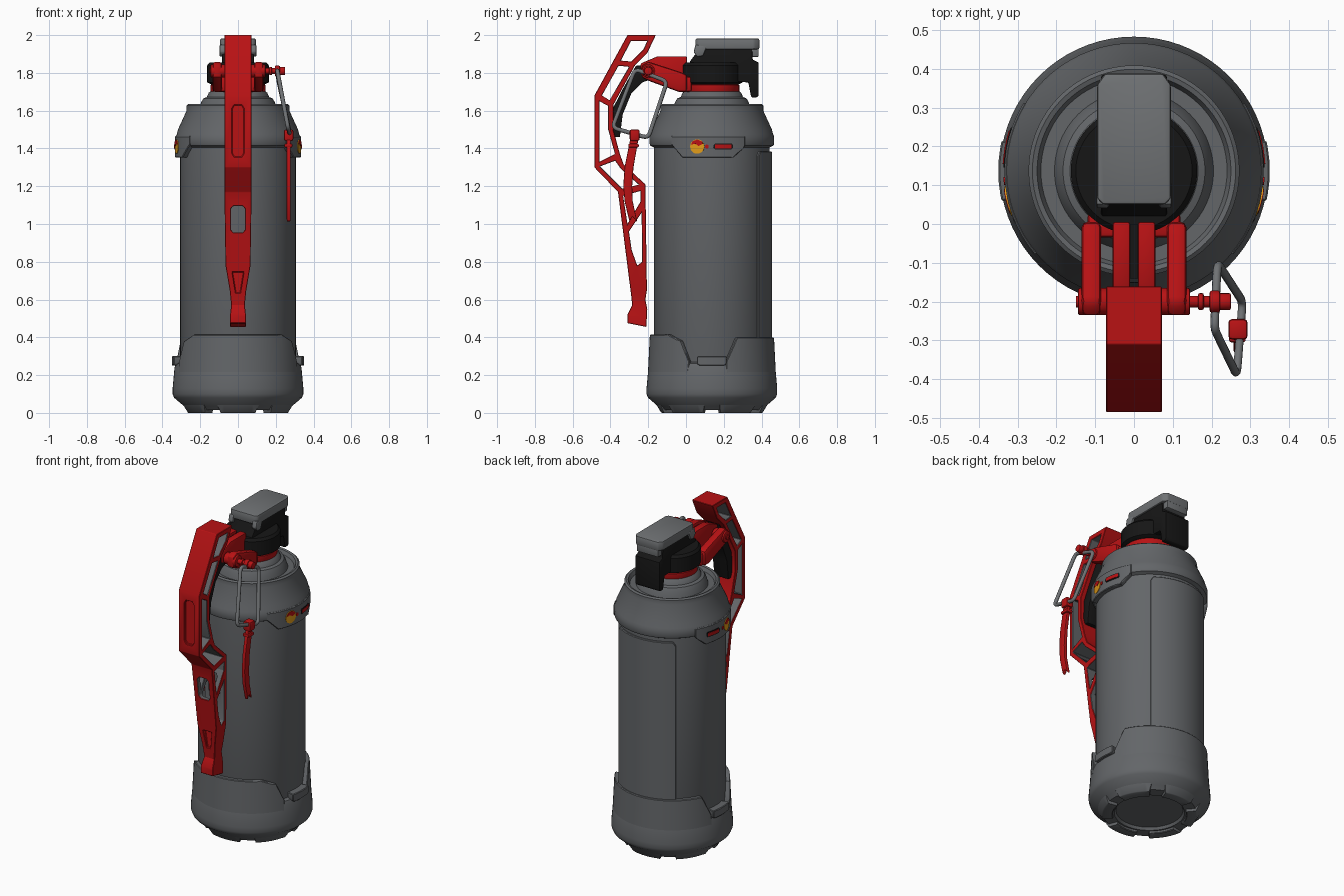
import bpy, bmesh, math
from mathutils import Vector

CY = 0.137  # canister axis in y


def material(name, r, g, b):
    m = bpy.data.materials.new(name)
    m.diffuse_color = (r, g, b, 1)
    return m


GREY = material("body grey", 0.125, 0.132, 0.14)
STEEL = material("light grey", 0.16, 0.168, 0.175)
BLACK = material("black", 0.008, 0.008, 0.008)
RED = material("red", 0.48, 0.006, 0.007)
YELLOW = material("yellow", 0.75, 0.33, 0.01)


def finish(name, bm, mats, index=0, bevel=0, segments=2):
    bmesh.ops.recalc_face_normals(bm, faces=bm.faces)
    me = bpy.data.meshes.new(name)
    bm.to_mesh(me)
    bm.free()
    for m in mats:
        me.materials.append(m)
    for p in me.polygons:
        p.material_index = index
    ob = bpy.data.objects.new(name, me)
    bpy.context.collection.objects.link(ob)
    if bevel:
        add_bevel(ob, bevel, segments)
    return ob


def add_bevel(ob, width, segments=2):
    b = ob.modifiers.new("bevel", 'BEVEL')
    b.width, b.segments, b.limit_method, b.angle_limit = width, segments, 'ANGLE', math.radians(35)


def prism(name, pts, axis, lo, hi, mats, index=0, bevel=0):
    """Extrude a 2D outline along x, y or z."""
    put = {'x': lambda p, t: (t, p[0], p[1]), 'y': lambda p, t: (p[0], t, p[1]),
           'z': lambda p, t: (p[0], p[1], t)}[axis]
    bm = bmesh.new()
    a = [bm.verts.new(put(p, lo)) for p in pts]
    b = [bm.verts.new(put(p, hi)) for p in pts]
    bm.faces.new(a)
    bm.faces.new(b)
    for i in range(len(pts)):
        j = (i + 1) % len(pts)
        bm.faces.new((a[i], a[j], b[j], b[i]))
    return finish(name, bm, mats, index, bevel)


def rect(a0, a1, b0, b1):
    return [(a0, b0), (a1, b0), (a1, b1), (a0, b1)]


def circle(a, b, r, n=24, rb=None):
    return [(a + r * math.cos(2 * math.pi * i / n), b + (rb or r) * math.sin(2 * math.pi * i / n)) for i in range(n)]


def lathe(name, profile, mat, n=72):
    bm = bmesh.new()
    rings = [[bm.verts.new((r * math.cos(2 * math.pi * i / n), CY + r * math.sin(2 * math.pi * i / n), z))
              for i in range(n)] for r, z in profile]
    for lo, hi in zip(rings, rings[1:]):
        for i in range(n):
            j = (i + 1) % n
            bm.faces.new((lo[i], lo[j], hi[j], hi[i]))
    bm.faces.new(rings[0])
    bm.faces.new(rings[-1])
    return finish(name, bm, [mat])


def wrap(name, outline, r_out, mat, r_in=0.29, mirror=False, bevel=0.004):
    """Curved plate: outline in (degrees, z) wrapped round the canister."""
    rad = r_out if callable(r_out) else (lambda z: r_out)
    bm = bmesh.new()
    bm.faces.new([bm.verts.new((u, z, 0)) for u, z in outline])
    us = [u for u, z in outline]
    for k in range(math.ceil(min(us) / 5), math.floor(max(us) / 5) + 1):
        bmesh.ops.bisect_plane(bm, geom=bm.verts[:] + bm.edges[:] + bm.faces[:],
                               plane_co=(k * 5, 0, 0), plane_no=(1, 0, 0))
    base = set(bm.verts)
    bmesh.ops.extrude_face_region(bm, geom=bm.faces[:], use_keep_orig=True)
    for v in bm.verts:
        u, z = math.radians(v.co.x), v.co.y
        r = r_in if v in base else rad(z)
        v.co = Vector(((-1 if mirror else 1) * r * math.cos(u), CY + r * math.sin(u), z))
    return finish(name, bm, [mat], bevel=bevel, segments=1)


# Canister, shoulder and stepped neck
lathe("canister", [(0.29, 0.2), (0.306, 0.24), (0.306, 1.405), (0.326, 1.415), (0.33, 1.425), (0.33, 1.462),
                   (0.324, 1.475), (0.318, 1.5), (0.272, 1.60), (0.272, 1.628), (0.262, 1.636), (0.25, 1.632),
                   (0.24, 1.61), (0.205, 1.61), (0.195, 1.645), (0.183, 1.665), (0.165, 1.672), (0.155, 1.695),
                   (0.135, 1.71)], GREY)
wrap("back_shell", [(51, 0.34), (129, 0.34), (129, 1.36), (126, 1.385), (54, 1.385), (51, 1.36)], 0.318, GREY)

# Base cup, its raised collars and feet
lathe("base_cup", [(0.19, 0.03), (0.2, 0.015), (0.265, 0.015), (0.285, 0.035), (0.338, 0.08), (0.346, 0.1),
                   (0.346, 0.13), (0.336, 0.24), (0.328, 0.262), (0.3, 0.27)], GREY)
collar_r = lambda z: 0.339 - 0.05 * (z - 0.2)
wrap("front_collar", [(-158, 0.2), (-22, 0.2), (-21, 0.27), (-30, 0.38), (-45, 0.415), (-135, 0.415),
                      (-150, 0.38), (-159, 0.27)], collar_r, GREY)
wrap("back_collar", [(13, 0.2), (167, 0.2), (167, 0.27), (156, 0.40), (24, 0.40), (13, 0.27)], collar_r, GREY)
for k in range(6):
    a = k * 60 + 30
    wrap("foot", [(a - 20, 0.0), (a + 20, 0.0), (a + 23, 0.05), (a - 23, 0.05)],
         lambda z: 0.268 + 0.6 * z, GREY, r_in=0.21)

# Side badges and clips, both sides
for m in (False, True):
    wrap("side_plate", [(-40, 1.42), (-28, 1.352), (20, 1.352), (30, 1.40), (32, 1.415), (32, 1.465), (-40, 1.465)],
         0.334, GREY, mirror=m)
    wrap("badge_dot", circle(-13.4, 1.41, 6.6, 20, 0.038), 0.337, YELLOW, mirror=m, bevel=0)
    wrap("badge_patch", [(-19, 1.42), (-15, 1.425), (-12, 1.413), (-8, 1.425), (-9, 1.437), (-13.4, 1.447),
                         (-17.5, 1.438)], 0.339, RED, mirror=m, bevel=0)
    wrap("badge_bead", circle(-4.5, 1.41, 1.7, 10, 0.011), 0.337, RED, mirror=m, bevel=0)
    wrap("slot_frame", [(1.5, 1.405), (3, 1.395), (18, 1.395), (19.5, 1.405), (19.5, 1.417), (18, 1.427),
                        (3, 1.427), (1.5, 1.417)], 0.3365, BLACK, mirror=m, bevel=0)
    wrap("slot", rect(3, 18, 1.401, 1.421), 0.339, RED, mirror=m, bevel=0)
    wrap("base_clip", [(-13, 0.26), (-11, 0.25), (11, 0.25), (13, 0.26), (13, 0.3), (-13, 0.3)], 0.35, GREY, mirror=m)

# Fuse head: red collar, black housing, grey cap
lathe("fuse_collar", [(0.14, 1.69), (0.145, 1.70), (0.145, 1.735), (0.13, 1.745)], RED)
lathe("fuse_drum", [(0.135, 1.735), (0.163, 1.75), (0.163, 1.84), (0.15, 1.855)], BLACK)
prism("fuse_housing", [(0.02, 1.76), (0.02, 1.86), (0.05, 1.90), (0.07, 1.94), (0.35, 1.94), (0.352, 1.87),
                       (0.385, 1.855), (0.385, 1.68), (0.375, 1.67), (0.345, 1.67), (0.33, 1.75)],
      'x', -0.085, 0.085, [BLACK], bevel=0.008)
prism("cap_top", [(-0.095, 0.065), (-0.08, 0.05), (0.08, 0.05), (0.095, 0.065), (0.095, 0.36), (0.075, 0.388),
                  (-0.075, 0.388), (-0.095, 0.36)], 'z', 1.925, 1.982, [STEEL], bevel=0.008)
prism("cap_rear_lip", rect(0.345, 0.385, 1.885, 1.95), 'x', -0.075, 0.075, [STEEL], bevel=0.006)
for s in (-1, 1):
    prism("cap_ear", [(0.04, 1.91), (0.06, 1.885), (0.09, 1.89), (0.11, 1.94), (0.05, 1.95)],
          'x', s * 0.065, s * 0.097, [STEEL], bevel=0.006)

# Hinge bracket: outer arms, centre bars and bridge
for s in (-1, 1):
    prism("bracket_arm", [(-0.235, 1.84), (-0.2, 1.86), (-0.03, 1.805), (0.005, 1.79), (0.005, 1.70), (-0.04, 1.70),
                          (-0.19, 1.755), (-0.235, 1.775)], 'x', s * 0.085, s * 0.135, [RED], bevel=0.014)
    prism("centre_bar", [(-0.24, 1.85), (-0.15, 1.888), (0.005, 1.888), (0.005, 1.72), (-0.05, 1.73),
                         (-0.24, 1.79)], 'x', s * 0.01, s * 0.055, [RED], bevel=0.006)
    prism("hinge_boss", circle(-0.2, 1.81, 0.035), 'x', s * 0.06, s * 0.145, [RED], bevel=0.006)
prism("bracket_bridge", rect(-0.035, 0.03, 1.70, 1.78), 'x', -0.12, 0.12, [RED], bevel=0.012)
prism("bar_core", rect(-0.14, 0.0, 1.74, 1.87), 'x', -0.012, 0.012, [BLACK])

# Safety lever: side outline crossed with a front outline, holes cut through with grey walls
lever = prism("safety_lever", [
    (-0.31, 2.0), (-0.16, 2.0), (-0.205, 1.905), (-0.27, 1.84), (-0.385, 1.63), (-0.385, 1.50), (-0.35, 1.37),
    (-0.33, 1.315), (-0.215, 1.21), (-0.207, 0.65), (-0.215, 0.60), (-0.205, 0.55), (-0.21, 0.455), (-0.31, 0.475),
    (-0.31, 0.52), (-0.285, 0.57), (-0.29, 0.62), (-0.36, 1.17), (-0.485, 1.30), (-0.485, 1.68)],
    'x', -0.1, 0.1, [RED, GREY])
half = [(0.072, 2.1), (0.072, 1.17), (0.066, 0.78), (0.044, 0.65), (0.036, 0.57), (0.043, 0.51), (0.043, 0.4)]
holes = [
    [(-0.29, 1.97), (-0.205, 1.97), (-0.225, 1.925), (-0.29, 1.86), (-0.345, 1.865)],
    [(-0.357, 1.838), (-0.302, 1.832), (-0.405, 1.655), (-0.445, 1.68)],
    [(-0.458, 1.65), (-0.412, 1.625), (-0.412, 1.50), (-0.376, 1.37), (-0.458, 1.33)],
    [(-0.455, 1.305), (-0.375, 1.335), (-0.345, 1.292), (-0.25, 1.208), (-0.337, 1.187)],
    [(-0.333, 1.15), (-0.24, 1.175), (-0.24, 1.12), (-0.31, 1.0)],
    [(-0.302, 0.96), (-0.235, 1.06), (-0.232, 0.80), (-0.258, 0.78), (-0.287, 0.86)]]
cutters = [(prism("taper", half + [(-x, z) for x, z in reversed(half)], 'y', -0.7, 0.1, [RED, GREY]), 'INTERSECT')]
for h in holes:
    cutters.append((prism("cut", h, 'x', -0.2, 0.2, [RED, GREY], 1), 'DIFFERENCE'))
window = [(-0.038, 0.97), (-0.025, 0.955), (0.025, 0.955), (0.038, 0.97), (0.038, 1.08), (0.025, 1.095),
          (-0.025, 1.095), (-0.038, 1.08)]
groove = [(-0.032, 1.375), (-0.02, 1.355), (0.02, 1.355), (0.032, 1.375), (0.032, 1.61), (0.02, 1.63),
          (-0.02, 1.63), (-0.032, 1.61)]
notch = [(-0.012, 0.635), (0.012, 0.635), (0.03, 0.745), (-0.03, 0.745)]
for pts, depth, idx in ((window, -0.1, 1), (groove, -0.473, 0), (notch, -0.282, 0)):
    cutters.append((prism("cut", pts, 'y', -0.6, depth, [RED, GREY], idx), 'DIFFERENCE'))
for ob, op in cutters:
    b = lever.modifiers.new("cut", 'BOOLEAN')
    b.object, b.operation, b.solver = ob, op, 'EXACT'
    ob.hide_render = True
add_bevel(lever, 0.005, 1)

# Black curved spring guard under the lever
prism("spring_guard", [(-0.15, 1.845), (-0.265, 1.838), (-0.34, 1.705), (-0.383, 1.62), (-0.392, 1.50),
                       (-0.375, 1.46), (-0.35, 1.46), (-0.335, 1.58), (-0.29, 1.69), (-0.23, 1.75), (-0.15, 1.78)],
      'x', -0.05, 0.05, [BLACK], bevel=0.004)

# Pull pin with its end bead
prism("pull_pin", circle(-0.2, 1.81, 0.015), 'x', -0.15, 0.22, [RED])
for x0, x1, r in ((0.165, 0.18, 0.022), (0.195, 0.222, 0.028), (0.218, 0.25, 0.022)):
    prism("pin_bead", circle(-0.2, 1.81, r, 16), 'x', x0, x1, [RED], bevel=0.005)

# Wire pull ring, corners rounded by splitting each corner
corners = [Vector(c) for c in ((0.215, -0.10, 1.755), (0.207, -0.27, 1.82), (0.265, -0.39, 1.51), (0.28, -0.20, 1.455))]
path = []
for i, c in enumerate(corners):
    a, b = (corners[i - 1] - c).normalized() * 0.03, (corners[(i + 1) % 4] - c).normalized() * 0.03
    path += [c + a * (1 - t) ** 2 + b * t ** 2 for t in (0, 0.25, 0.5, 0.75, 1)]
cu = bpy.data.curves.new("pull_ring", 'CURVE')
cu.dimensions, cu.bevel_depth, cu.bevel_resolution = '3D', 0.011, 3
sp = cu.splines.new('POLY')
sp.points.add(len(path) - 1)
for p, c in zip(sp.points, path):
    p.co = (*c, 1)
sp.use_cyclic_u = True
cu.materials.append(STEEL)
ring = bpy.data.objects.new("pull_ring", cu)
bpy.context.collection.objects.link(ring)

# Red tie strap hanging from the ring
prism("tie_head", rect(-0.298, -0.245, 1.44, 1.50), 'x', 0.243, 0.293, [RED], bevel=0.01)
prism("tie_collar", rect(-0.305, -0.25, 1.405, 1.425), 'x', 0.245, 0.288, [RED], bevel=0.006)
prism("tie_strap", [(-0.295, 1.45), (-0.325, 1.30), (-0.332, 1.20), (-0.325, 1.12), (-0.30, 1.015), (-0.283, 1.04),
                    (-0.258, 1.01), (-0.282, 1.12), (-0.285, 1.20), (-0.278, 1.30), (-0.252, 1.45)],
      'x', 0.257, 0.279, [RED], bevel=0.005)

# Apply modifiers, drop cutters, smooth the round parts
dg = bpy.context.evaluated_depsgraph_get()
for ob in [o for o in bpy.data.objects if o.type == 'MESH' and o.modifiers]:
    me = bpy.data.meshes.new_from_object(ob.evaluated_get(dg))
    ob.modifiers.clear()
    ob.data = me
for ob, op in cutters:
    bpy.data.objects.remove(ob)
for ob in bpy.data.objects:
    ob.select_set(ob.type == 'MESH')
bpy.context.view_layer.objects.active = lever
bpy.ops.object.shade_smooth_by_angle(angle=math.radians(30))
